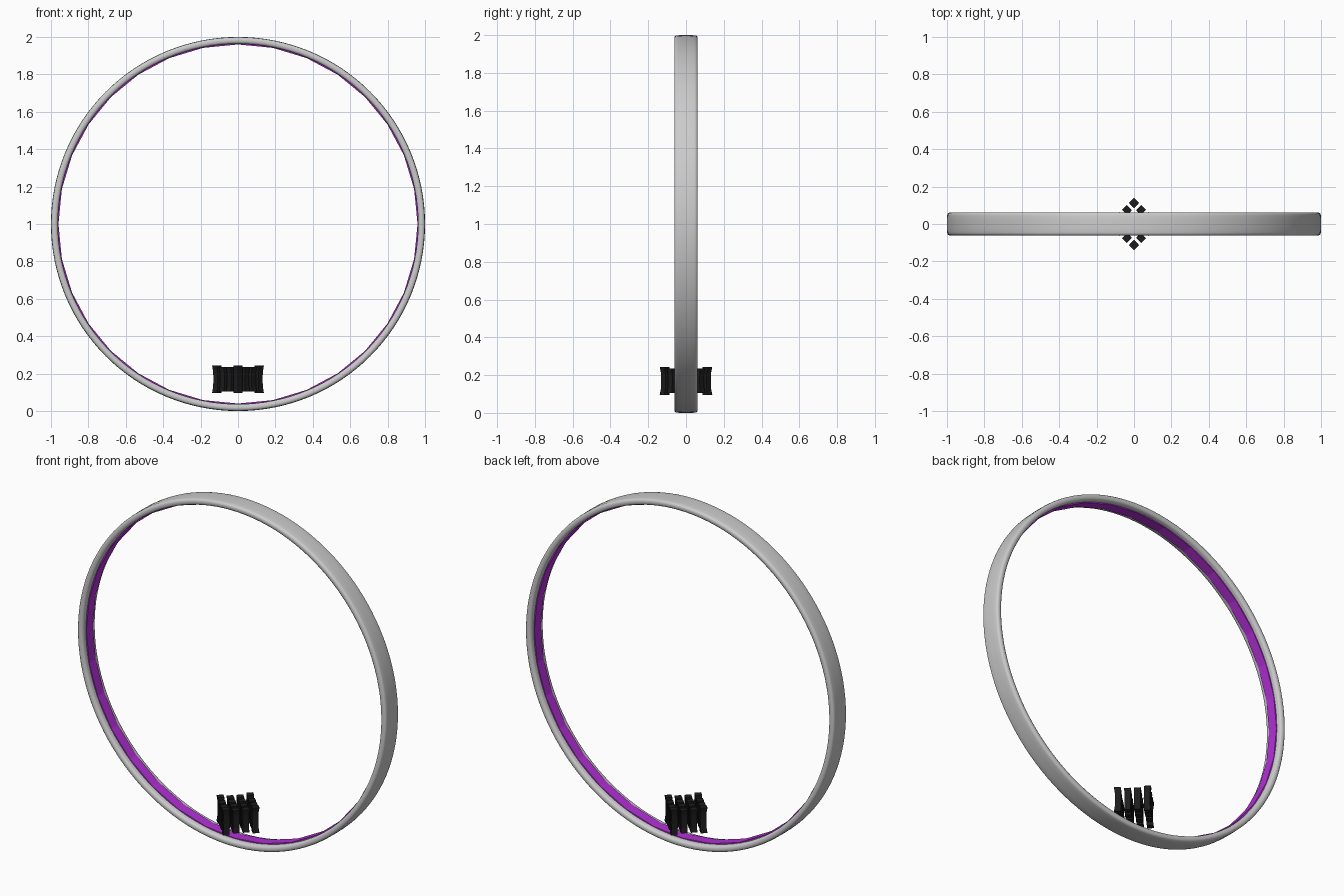
import bpy, bmesh, math
from mathutils import Matrix

if "Cube" in bpy.data.objects:
    bpy.data.objects.remove(bpy.data.objects["Cube"])


def material(name, rgb):
    m = bpy.data.materials.new(name)
    m.diffuse_color = (*rgb, 1)
    m.use_nodes = True
    m.node_tree.nodes["Principled BSDF"].inputs["Base Color"].default_value = m.diffuse_color
    return m


def finish(name, bm, mat=None, smooth=False):
    bmesh.ops.recalc_face_normals(bm, faces=bm.faces)
    me = bpy.data.meshes.new(name)
    bm.to_mesh(me)
    bm.free()
    ob = bpy.data.objects.new(name, me)
    bpy.context.collection.objects.link(ob)
    if mat:
        me.materials.append(mat)
    if smooth:
        bpy.context.view_layer.objects.active = ob
        ob.select_set(True)
        bpy.ops.object.shade_smooth_by_angle(angle=math.radians(40))
        ob.select_set(False)
    return ob


def hoop(name, profile, sides, mat=None, smooth=False):
    """Sweep a closed (radius, y) profile round the hoop axis at z = 1."""
    bm = bmesh.new()
    rings = []
    for i in range(sides):
        a = 2 * math.pi * i / sides
        rings.append([bm.verts.new((r * math.sin(a), y, 1 + r * math.cos(a))) for r, y in profile])
    n = len(profile)
    for i in range(sides):
        p, q = rings[i], rings[(i + 1) % sides]
        for j in range(n):
            k = (j + 1) % n
            bm.faces.new((p[j], p[k], q[k], q[j]))
    return finish(name, bm, mat, smooth)


purple = material("purple", (0.45, 0.03, 0.68))
black = material("black", (0.012, 0.012, 0.012))

# Smooth outer ring with rounded edges
half = [(0.963, 0.045), (0.966, 0.055), (0.973, 0.06), (0.982, 0.061),
        (0.991, 0.06), (0.997, 0.054), (0.999, 0.045), (1.0, 0.02)]
profile = half + [(r, -y) for r, y in reversed(half)]
hoop("outer_ring", profile, 128, smooth=True)

# Faceted purple strip lining the inside
hoop("inner_strip", [(0.96, -0.03), (0.96, 0.03), (0.972, 0.03), (0.972, -0.03)], 32, purple)

# Block of sixteen waisted posts, turned 45 degrees
bm = bmesh.new()
pitch, zc = 0.053, 0.17
for i in range(4):
    for j in range(4):
        x, y = (i - 1.5) * pitch, (j - 1.5) * pitch
        corner = i in (0, 3) and j in (0, 3)
        h = 0.074 if corner else 0.066
        loops = []
        for t in (-1, -0.6, 0, 0.6, 1):
            s = 0.0165 if abs(t) < 1 else 0.018
            k = 0.96 + 0.05 * t * t
            loops.append([bm.verts.new((x * k + s * sx, y * k + s * sy, h * t))
                          for sx, sy in ((-1, -1), (1, -1), (1, 1), (-1, 1))])
        bm.faces.new(loops[0])
        bm.faces.new(loops[-1])
        for a, b in zip(loops, loops[1:]):
            for c in range(4):
                d = (c + 1) % 4
                bm.faces.new((a[c], a[d], b[d], b[c]))
bmesh.ops.transform(bm, verts=bm.verts,
                    matrix=Matrix.Translation((0, 0, zc)) @ Matrix.Rotation(math.pi / 4, 4, 'Z'))
finish("post_block", bm, black)
